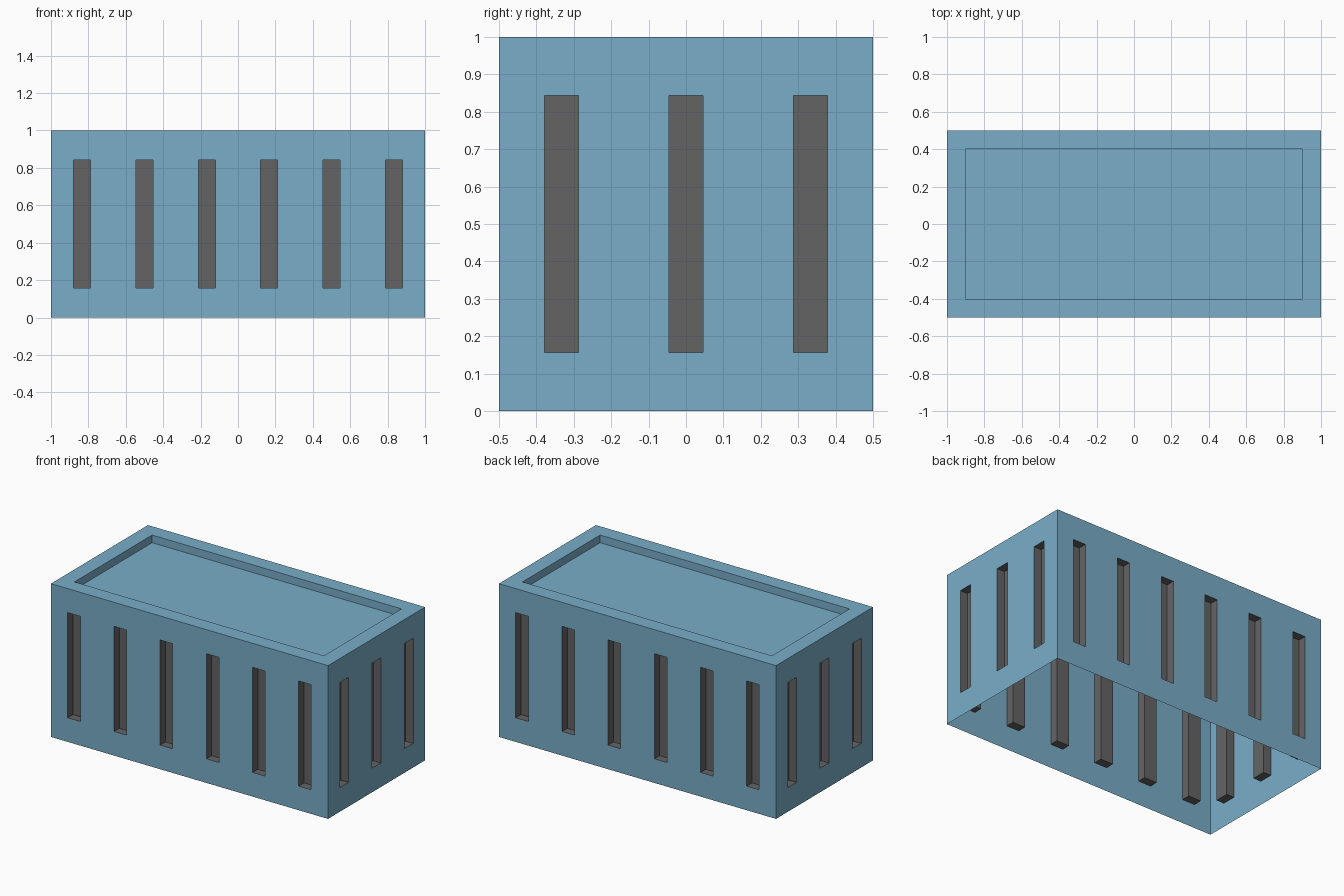
import bpy, bmesh
from mathutils import Vector

if "Cube" in bpy.data.objects:
    bpy.data.objects.remove(bpy.data.objects["Cube"])

SLOT_HALF_W, SLOT_HALF_H, SLOT_DEPTH = 0.0455, 0.343, 0.055
RIM, TOP_DEPTH = 0.1, 0.05


def material(name, rgb):
    m = bpy.data.materials.new(name)
    m.diffuse_color = (*rgb, 1)
    m.use_nodes = True
    m.node_tree.nodes["Principled BSDF"].inputs["Base Color"].default_value = m.diffuse_color
    return m


def split_walls(bm, axis, cells, size):
    """Cut the walls that run along an axis into equal cells."""
    for i in range(1, cells):
        normal = Vector((0, 0, 0))
        normal[axis] = 1
        walls = [f for f in bm.faces
                 if abs(f.normal.z) < 0.1 and abs(f.normal[axis]) < 0.1
                 and f.calc_center_median().z > 0.1
                 and abs(f.calc_center_median()[1 - axis]) > (0.45 if axis == 0 else 0.95)]
        geom = set(walls)
        for f in walls:
            geom.update(f.edges, f.verts)
        bmesh.ops.bisect_plane(bm, geom=list(geom), dist=1e-5,
                               plane_co=normal * (-size / 2 + size * i / cells),
                               plane_no=normal)


def push_in(bm, face, depth):
    """Extrude a face inwards and return its new floor."""
    n = face.normal.copy()
    floor = bmesh.ops.extrude_discrete_faces(bm, faces=[face])["faces"][0]
    bmesh.ops.translate(bm, verts=floor.verts[:], vec=-n * depth)
    return floor


# Body shell: box without a bottom
bm = bmesh.new()
bmesh.ops.create_cube(bm, size=1)
for v in bm.verts:
    v.co = (v.co.x * 2, v.co.y, v.co.z + 0.5)
bm.normal_update()
bmesh.ops.delete(bm, geom=[f for f in bm.faces if f.normal.z < -0.9],
                 context='FACES_ONLY')

# Equal wall cells: six on the long sides, three on the short sides
split_walls(bm, 0, 6, 2)
split_walls(bm, 1, 3, 1)
bm.normal_update()
cells = [f for f in bm.faces if abs(f.normal.z) < 0.1]
top = next(f for f in bm.faces if f.normal.z > 0.9)

# Recessed top panel with a raised rim
bmesh.ops.inset_region(bm, faces=[top], thickness=RIM, use_even_offset=True)
for v in top.verts:
    # keep the rim vertices exactly on the inner rectangle
    v.co.x = max(-1 + RIM, min(1 - RIM, v.co.x))
    v.co.y = max(-0.5 + RIM, min(0.5 - RIM, v.co.y))
bm.normal_update()
push_in(bm, top, TOP_DEPTH)

# Slot pocket in the middle of every wall cell
bmesh.ops.inset_individual(bm, faces=cells, thickness=0.1)
bm.normal_update()
for f in cells:
    c = f.calc_center_bounds()
    along = 0 if abs(f.normal.y) > 0.5 else 1
    for v in f.verts:
        v.co[along] = c[along] + (SLOT_HALF_W if v.co[along] > c[along] else -SLOT_HALF_W)
        v.co.z = 0.5 + (SLOT_HALF_H if v.co.z > 0.5 else -SLOT_HALF_H)
bm.normal_update()
for f in cells:
    floor = push_in(bm, f, SLOT_DEPTH)
    for v in floor.verts:
        for linked in v.link_faces:
            linked.material_index = 1

mesh = bpy.data.meshes.new("slotted_box")
bm.to_mesh(mesh)
bm.free()
mesh.materials.append(material("blue_paint", (0.19, 0.42, 0.58)))
mesh.materials.append(material("dark_slot", (0.127, 0.127, 0.127)))
box = bpy.data.objects.new("slotted_box", mesh)
bpy.context.collection.objects.link(box)
